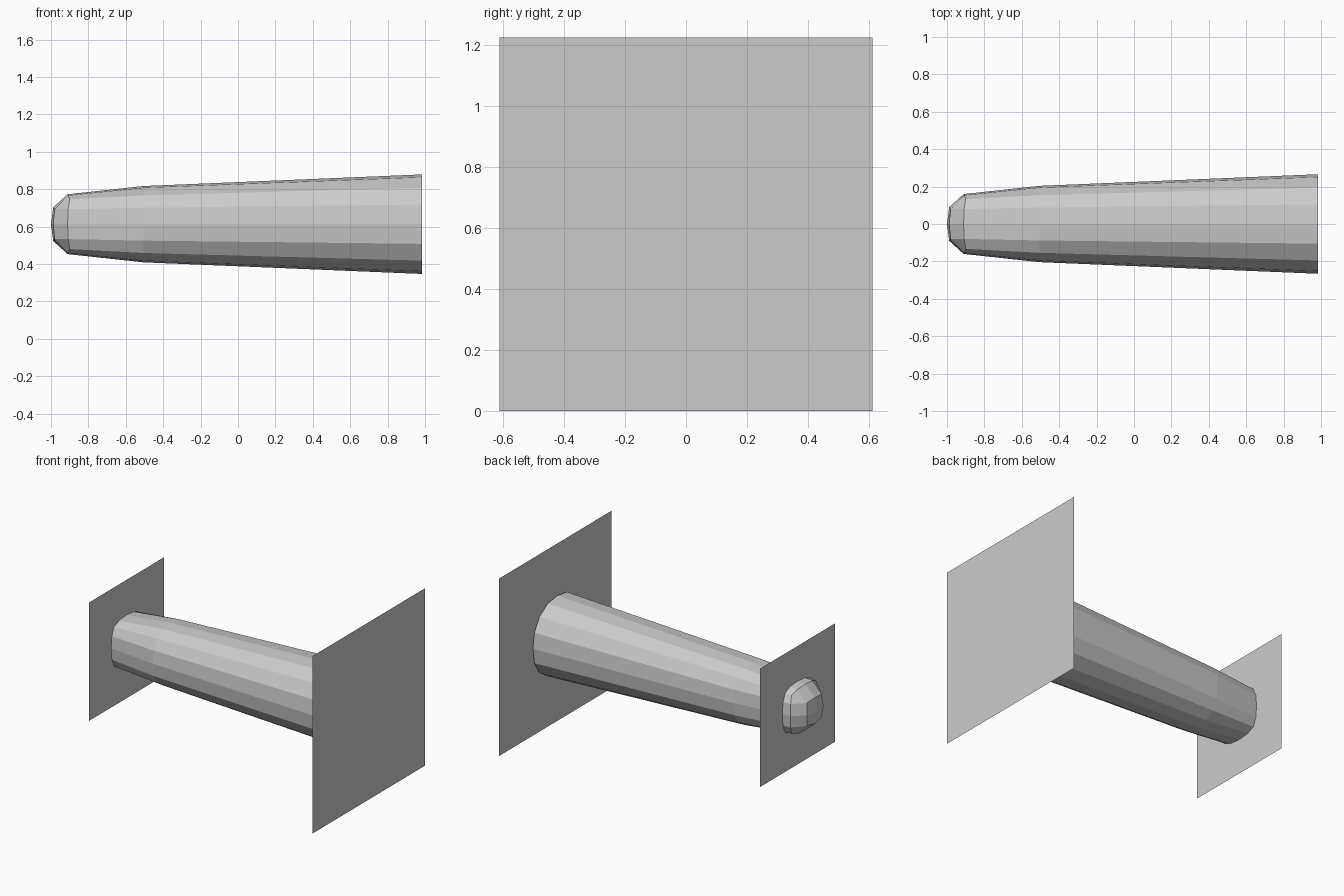
import bpy, bmesh
from mathutils import Matrix

if "Cube" in bpy.data.objects:
    bpy.data.objects.remove(bpy.data.objects["Cube"])

ZC = 0.613  # height of the long axis


def finish(bm, name):
    mesh = bpy.data.meshes.new(name)
    bm.to_mesh(mesh)
    bm.free()
    obj = bpy.data.objects.new(name, mesh)
    bpy.context.collection.objects.link(obj)
    return obj


def ring(bm, quadrant):
    """Turn quarter-ring points (x, y, z) four times about the long axis."""
    verts = []
    for q in range(4):
        for x, y, z in quadrant:
            for _ in range(q):
                y, z = -z, y
            verts.append(bm.verts.new((x, y, z + ZC)))
    return verts


def quarter(xs, axis, mid, diag):
    """Rounded-square quarter: axis point, in-between, corner, in-between."""
    xa, xm, xd = xs
    a, b = mid
    return [(xa, axis, 0), (xm, a, b), (xd, diag, diag), (xm, b, a)]


# tapered post with a rounded-square nose
bm = bmesh.new()
rings = [ring(bm, quarter(*r)) for r in (
    ((-0.911, -0.908, -0.9), 0.16, (0.154, 0.08), 0.133),
    ((-0.505, -0.505, -0.505), 0.204, (0.195, 0.088), 0.154),
    ((0.984, 0.984, 0.984), 0.266, (0.251, 0.105), 0.195))]
for a, b in zip(rings, rings[1:]):
    for i in range(16):
        j = (i + 1) % 16
        bm.faces.new((a[i], a[j], b[j], b[i]))

# nose: 4 x 4 grid of quads
outer = rings[0]
inner = ring(bm, [(-0.988, 0.09, 0), (-0.98, 0.08, 0.08)])
tip = bm.verts.new((-1, 0, ZC))
for q in range(4):
    o = [outer[(4 * q + k) % 16] for k in range(5)]
    n = [inner[(2 * q + k) % 8] for k in range(3)]
    bm.faces.new((o[0], o[1], n[1], n[0]))
    bm.faces.new((o[1], o[2], o[3], n[1]))
    bm.faces.new((o[3], o[4], n[2], n[1]))
    bm.faces.new((n[0], n[1], n[2], tip))
bmesh.ops.recalc_face_normals(bm, faces=bm.faces)
finish(bm, "tapered_post")

# thin square panels standing across the post
for name, x, size in (("large_panel", 1.0, 1.226), ("small_panel", -0.853, 0.818)):
    bm = bmesh.new()
    bmesh.ops.create_grid(
        bm, x_segments=1, y_segments=1, size=size / 2,
        matrix=Matrix.Translation((x, 0, ZC)) @ Matrix.Rotation(1.5707963, 4, 'Y'))
    finish(bm, name)
